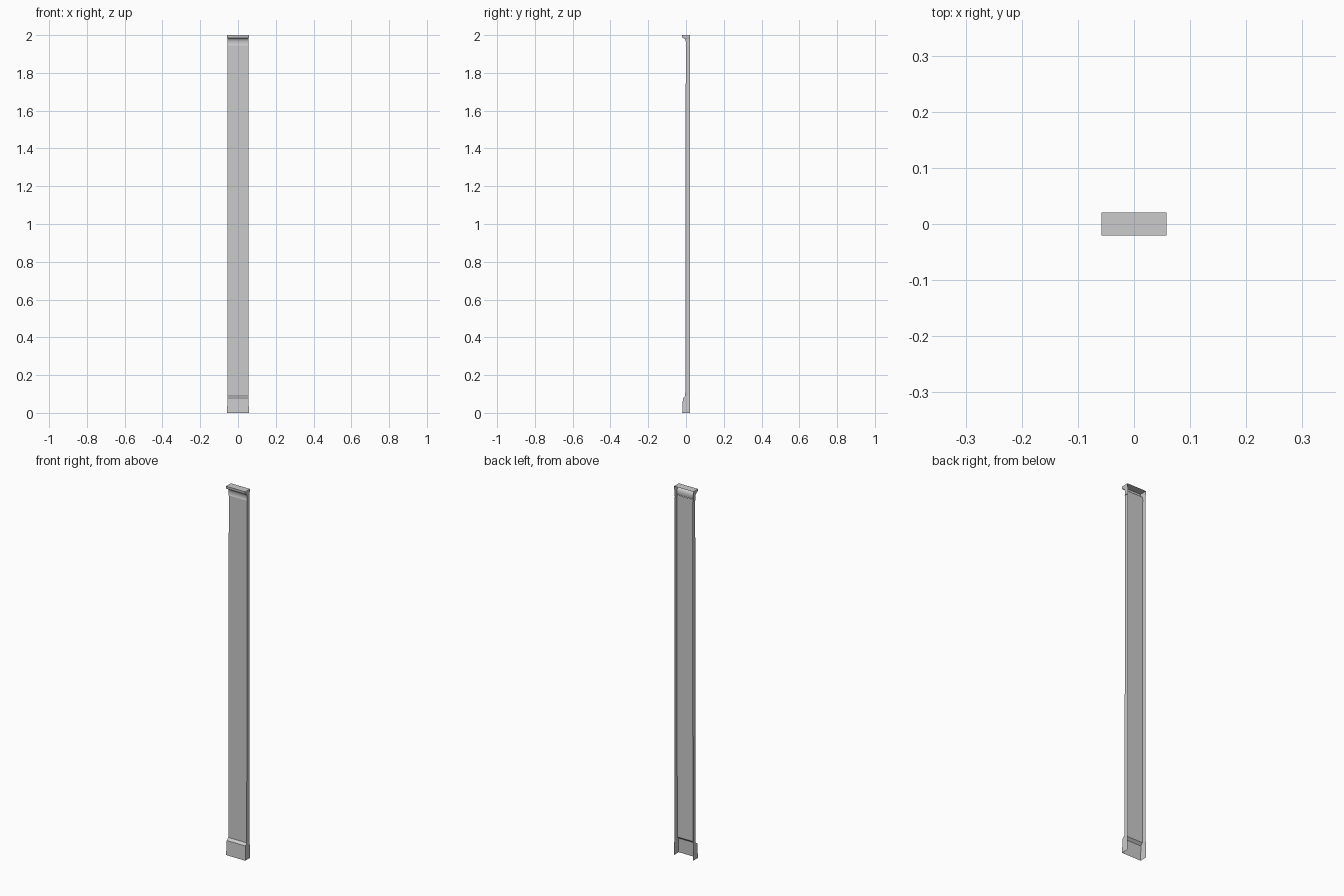
import bpy, bmesh, math

if "Cube" in bpy.data.objects:
    bpy.data.objects.remove(bpy.data.objects["Cube"])

BACK = 0.0205  # open rear edge, set against a wall


def shell(name, profile, cap=False):
    """Loft an open-backed U section; profile rows are (half width, front y, z)."""
    bm = bmesh.new()
    rows = []
    for w, y, z in profile:
        rows.append([bm.verts.new(p) for p in
                     ((-w, BACK, z), (-w, y, z), (w, y, z), (w, BACK, z))])
    for a, b in zip(rows, rows[1:]):
        for i in range(3):
            bm.faces.new((a[i], a[i + 1], b[i + 1], b[i]))
    if cap:
        bm.faces.new(rows[-1])
    mesh = bpy.data.meshes.new(name)
    bm.to_mesh(mesh)
    bm.free()
    obj = bpy.data.objects.new(name, mesh)
    bpy.context.collection.objects.link(obj)
    return obj


# Plinth: slightly flared block with a sloped shoulder
shell("plinth", [(0.0575, -0.020, 0), (0.0575, -0.0195, 0.01),
                 (0.056, -0.0165, 0.078), (0.055, -0.004, 0.09)])

# Shaft: flat front with a very slight taper
shell("shaft", [(0.055, -0.004, 0.09), (0.0545, -0.001, 1.945)])

# Capital: neck band, concave cove, then a square top slab
cove = []
for i in range(7):
    t = math.radians(15 * i)
    cove.append((0.055 + 0.0015 * (1 - math.cos(t)),
                 -0.001 - 0.015 * (1 - math.cos(t)), 1.962 + 0.022 * math.sin(t)))
capital = shell("capital", [(0.0555, -0.003, 1.945), (0.055, -0.001, 1.949)] + cove +
                [(0.057, -0.018, 1.985), (0.0575, -0.0205, 1.993),
                 (0.0575, -0.0205, 2.0)], cap=True)
bpy.context.view_layer.objects.active = capital
capital.select_set(True)
bpy.ops.object.shade_smooth_by_angle(angle=math.radians(30))
